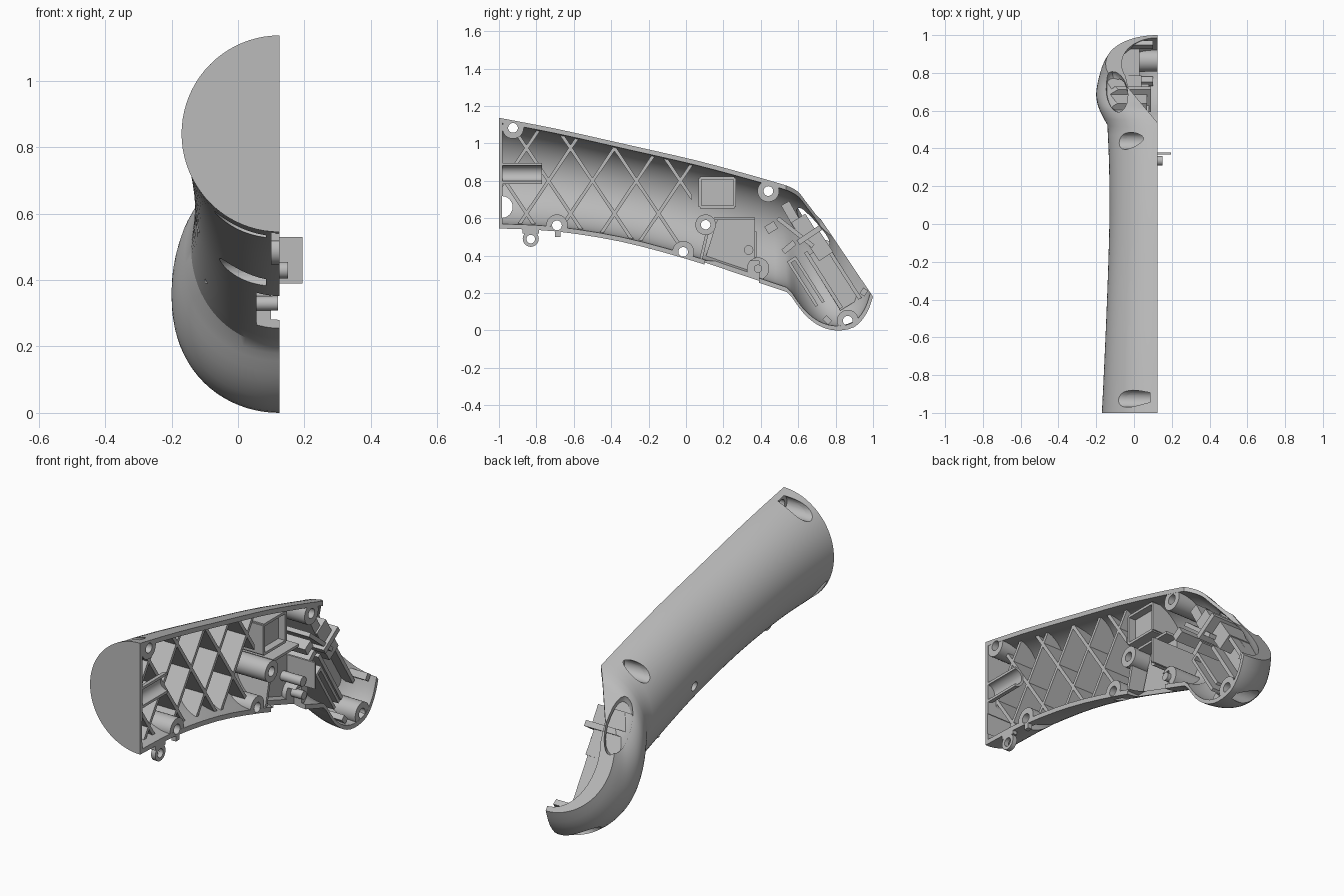
import bpy, bmesh, math
from mathutils import Vector

cube = bpy.data.objects.get("Cube")
if cube:
    bpy.data.objects.remove(cube)

gray = bpy.data.materials.new("matte gray plastic")
gray.use_nodes = True
gray.diffuse_color = (0.5, 0.5, 0.5, 1)
gray.node_tree.nodes["Principled BSDF"].inputs["Base Color"].default_value = gray.diffuse_color

SPLIT = 0.125          # x of the parting plane


def smooth(rows, steps=3):
    """Catmull-Rom interpolation between sections."""
    out = []
    for i in range(len(rows) - 1):
        a, b, c, d = (rows[min(max(i + k, 0), len(rows) - 1)] for k in (-1, 0, 1, 2))
        for s in range(steps):
            t = s / steps
            out.append([q + t / 2 * (r - p + t * (2 * p - 5 * q + 4 * r - u + t * (3 * (q - r) + u - p)))
                        for p, q, r, u in zip(a, b, c, d)])
    return out + [list(rows[-1])]


# sections: lower edge y, z, upper edge y, z, depth, wall depth, roundness
NECK = smooth([
    (-1, .545, -1, 1.137, .295, .025, 1),
    (-.7, .53, -.68, 1.075, .28, .025, 1),
    (-.35, .475, -.3, .99, .265, .025, 1),
    (0, .383, .05, .91, .255, .025, 1),
    (.3, .285, .33, .835, .257, .025, 1),
    (.54, .205, .51, .783, .266, .025, 1),
])
HEAD = smooth([
    (.565, .18, .55, .77, .285, .03, .97),
    (.63, .09, .6, .745, .312, .035, .92),
    (.71, .026, .64, .70, .325, .04, .9),
    (.80, 0, .665, .672, .32, .05, .9),
    (.90, .018, .68, .653, .305, .065, .92),
    (.965, .09, .688, .642, .29, .08, .95),
    (1, .18, .695, .633, .275, .085, .97),
])


def finish_bm(name, bm):
    bmesh.ops.recalc_face_normals(bm, faces=bm.faces)
    mesh = bpy.data.meshes.new(name)
    bm.to_mesh(mesh)
    bm.free()
    ob = bpy.data.objects.new(name, mesh)
    bpy.context.collection.objects.link(ob)
    return ob


def loft(name, sections, inset=0.0, x_open=None, n=40):
    """Half-round loft closed by a flat side; x_open extends that side outwards."""
    bm = bmesh.new()
    rings = []
    for y0, z0, y1, z1, depth, wall, power in sections:
        a, b = Vector((y0, z0)), Vector((y1, z1))
        mid, half = (a + b) / 2, (b - a) / 2
        half -= half.normalized() * inset
        d = depth - (wall if x_open else inset)
        pts = []
        for i in range(n + 1):
            c = math.cos(math.pi * i / n)
            p = mid + half * math.copysign(abs(c) ** power, c)
            pts.append((SPLIT - d * math.sin(math.pi * i / n), p.x, p.y))
        if x_open:
            pts = [(x_open, *pts[0][1:])] + pts + [(x_open, *pts[-1][1:])]
        rings.append([bm.verts.new(p) for p in pts])
    for r, s in zip(rings, rings[1:]):
        for i in range(len(r)):
            j = (i + 1) % len(r)
            bm.faces.new((r[i], r[j], s[j], s[i]))
    bm.faces.new(rings[0])
    bm.faces.new(rings[-1])
    return finish_bm(name, bm)


def prism(name, poly, x0, x1):
    """Extrude a (y, z) outline along x."""
    bm = bmesh.new()
    lo = [bm.verts.new((x0, y, z)) for y, z in poly]
    hi = [bm.verts.new((x1, y, z)) for y, z in poly]
    bm.faces.new(lo)
    bm.faces.new(hi)
    for i in range(len(poly)):
        j = (i + 1) % len(poly)
        bm.faces.new((lo[i], lo[j], hi[j], hi[i]))
    return finish_bm(name, bm)


def circle(c, r, n=28, start=0.0, sweep=2 * math.pi):
    return [(c[0] + r * math.cos(start + sweep * i / n),
             c[1] + r * math.sin(start + sweep * i / n)) for i in range(n)]


def strip(p, q, w):
    p, q = Vector(p), Vector(q)
    d = (q - p).normalized() * (w / 2)
    s = Vector((-d.y, d.x))
    return [tuple(v) for v in (p - s, q - s, q + s, p + s)]


def box(y0, y1, z0, z1):
    return [(y0, z0), (y1, z0), (y1, z1), (y0, z1)]


def bounds(mesh):
    cols = list(zip(*(v.co for v in mesh.vertices)))
    return [min(c) for c in cols], [max(c) for c in cols]


def boolean(ob, *steps):
    """Apply (operation, cutter) steps; a cut must never make the part grow."""
    for op, cutter in steps:
        lo, hi = bounds(ob.data)
        m = ob.modifiers.new("cut", 'BOOLEAN')
        m.operation, m.object = op, cutter
        for solver in ('EXACT', 'MANIFOLD'):
            m.solver = solver
            bpy.context.view_layer.update()
            mesh = bpy.data.meshes.new_from_object(
                ob.evaluated_get(bpy.context.evaluated_depsgraph_get()))
            sound = len(mesh.vertices) > 0
            if sound:
                new_lo, new_hi = bounds(mesh)
                sound = all(a - .002 <= b and c <= d + .002
                            for a, b, c, d in zip(lo, new_lo, new_hi, hi))
            if sound:
                break
        ob.modifiers.clear()
        if sound:
            ob.data = mesh
    return ob


# helper solids
helpers = []


def helper(ob):
    ob.hide_render = True
    helpers.append(ob)
    return ob


mouth = [(1.06, .22, .755, .673, .275, .085, .97)]
back = [(-.98, .544, -.98, 1.133, .295, .025, 1)]
cavity = helper(loft("cavity", back + NECK[1:] + HEAD + mouth, .025, .3))
clip = helper(loft("clip", NECK + HEAD, .008))
neck_clip = helper(loft("neck_clip", NECK[:10], .008))

BOSSES = [(-.925, 1.083), (.44, .745), (-.69, .562), (-.015, .42), (.865, .052)]
SMALL = (.105, .565)
pockets = [helper(prism("pocket", circle(c, .045), -.4, .085)) for c in BOSSES]
holes = [helper(prism("hole", circle(c, .026), -.45, .4)) for c in BOSSES]
small_hole = helper(prism("small_hole", circle(SMALL, .025), -.45, .4))
side_port = helper(prism("side_port", circle((-.985, .66), .058, 20, -math.pi / 2, math.pi * 1.05), -.5, .3))
trigger_slot = helper(prism("trigger_slot", box(.1, .39, .15, .37), .055, .3))
# downward cut that opens the top of the head towards the parting plane
mouth_top = helper(prism("mouth_top", [(.53, .13), (.53, .3), (.85, .3), (.85, -.06), (.72, -.03)], -.9, -.5))
mouth_top.rotation_euler = (0, math.pi / 2, 0)

bm = bmesh.new()
bmesh.ops.create_uvsphere(bm, u_segments=24, v_segments=16, radius=1)
rim_window = helper(finish_bm("rim_window", bm))
rim_window.scale = (.06, .16, .09)
rim_window.location = (-.095, .705, .585)
rim_window.rotation_euler = (math.radians(-56), 0, math.radians(12))


def minus(*cutters):
    return [('DIFFERENCE', c) for c in cutters]


# outer half shell with hollow, screw pockets and openings
shell = loft("half_shell", NECK + HEAD)
boolean(shell, *minus(cavity, *pockets, *holes, small_hole, side_port,
                      trigger_slot, mouth_top, rim_window))
parts = [shell]


def inside(name, poly, top, *cuts, limit=clip):
    ob = prism(name, poly, -.3, top)
    boolean(ob, ('INTERSECT', limit), *minus(*cuts))
    parts.append(ob)


# crossing stiffening ribs
for name, lean in (("rising_rib", 1), ("falling_rib", -1)):
    for k in range(5):
        y = -.97 + .235 * k
        inside("%s_%d" % (name, k + 1), strip((y - lean * .235, .45), (y + lean * .235, 1.15), .018),
               .075, pockets[0], pockets[2], pockets[3], holes[0], holes[2], holes[3], side_port,
               limit=neck_clip)

# screw bosses
for i, c in enumerate(BOSSES):
    inside("screw_boss_%d" % (i + 1), circle(c, .058), SPLIT - .001, pockets[i], holes[i])
inside("middle_boss", circle(SMALL, .055), SPLIT - .001, small_hole)

# component tray
inside("tray_floor", box(.075, .26, .66, .815), .06)
for i, (p, q) in enumerate([((.075, .66), (.26, .66)), ((.26, .66), (.26, .815)),
                            ((.26, .815), (.075, .815)), ((.075, .815), (.075, .66))]):
    inside("tray_wall_%d" % (i + 1), strip(p, q, .014), .1)

# trigger housing
inside("trigger_panel", [(.085, .33), (.37, .25), (.37, .6), (.17, .6)], .03, small_hole, holes[3])
inside("trigger_front_wall", strip((.075, .36), (.12, .55), .016), .11, trigger_slot, small_hole)
inside("trigger_top_wall", strip((.15, .597), (.37, .597), .014), .1)
inside("pivot_boss", circle((.385, .33), .06), .1, trigger_slot)
inside("pivot_pin", circle((.385, .33), .022), .12)
parts.append(prism("guide_pin", circle((.335, .43), .025), -.02, .15))
parts.append(prism("guide_plate", box(.367, .378, .39, .53), -.1, .195))

# lugs along the lower edge
lug = prism("locating_lug", circle((-.83, .49), .043), .1, SPLIT)
boolean(lug, *minus(helper(prism("lug_hole", circle((-.83, .488), .023), 0, .3))))
parts.append(lug)
parts.append(prism("lug_neck", box(-.873, -.787, .518, .56), .1, SPLIT))
parts.append(prism("small_lug", box(-.70, -.67, .5, .53), .1, SPLIT))

# front cable channel
bm = bmesh.new()
arc = [math.pi / 2 + math.pi * i / 20 for i in range(21)]
outline = [(SPLIT + .056 * math.cos(t), .84 + .056 * math.sin(t)) for t in arc]
outline += [(SPLIT + .042 * math.cos(t), .84 + .042 * math.sin(t)) for t in reversed(arc)]
face = bm.faces.new([bm.verts.new((x, -.99, z)) for x, z in outline])
ext = bmesh.ops.extrude_face_region(bm, geom=[face])
bmesh.ops.translate(bm, vec=(0, .22, 0), verts=[v for v in ext["geom"] if isinstance(v, bmesh.types.BMVert)])
parts.append(finish_bm("cable_channel", bm))

# head interior brackets, channels and blocks
BRACKETS = [
    ((.55, .365), (.70, .13), .016, .08), ((.585, .385), (.735, .15), .016, .08),
    ((.545, .36), (.59, .39), .016, .08), ((.64, .42), (.83, .12), .02, .03),
    ((.75, .45), (.93, .17), .02, .03), ((.49, .60), (.68, .45), .022, .08),
    ((.53, .68), (.62, .52), .05, .06), ((.60, .47), (.72, .55), .03, .09),
    ((.52, .42), (.58, .47), .03, .05), ((.43, .535), (.48, .565), .045, .1),
    ((.74, .07), (.77, .04), .03, .1), ((.94, .19), (.96, .22), .03, .1),
    ((.67, .515), (.75, .395), .09, .04), ((.60, .60), (.65, .52), .09, .07),
    ((.70, .43), (.88, .14), .13, -.03),
]
for i, (p, q, w, top) in enumerate(BRACKETS):
    inside("head_bracket_%d" % (i + 1), strip(p, q, w), top)

# shading, colour and cleanup
for ob in helpers:
    bpy.data.objects.remove(ob)
for ob in parts:
    ob.data.materials.clear()
    ob.data.materials.append(gray)
    ob.data.shade_smooth()
    ob.data.set_sharp_from_angle(angle=math.radians(28))
